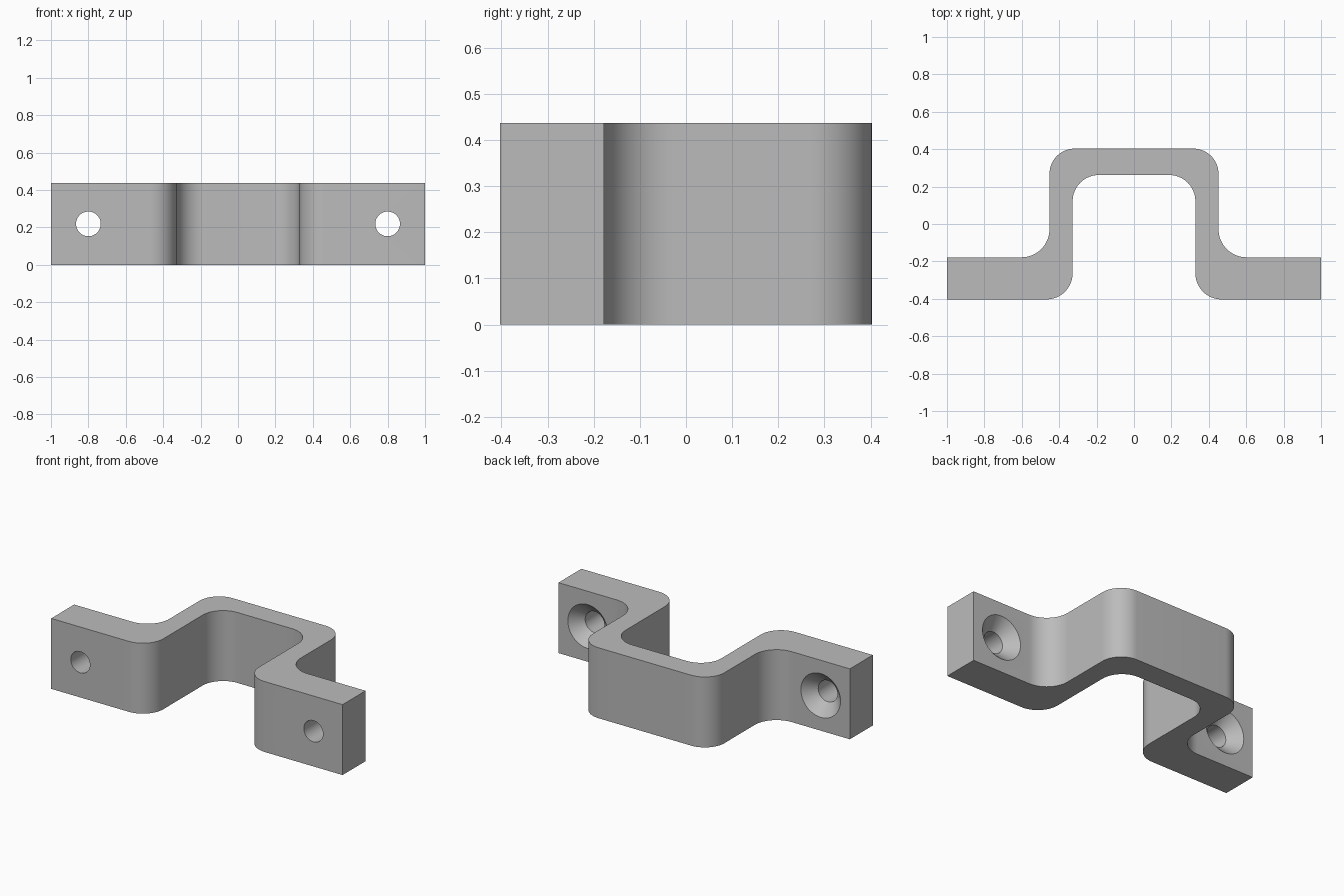
import bpy
import bmesh
from math import cos, sin, pi, radians
from mathutils import Vector

cube = bpy.data.objects.get("Cube")
if cube:
    bpy.data.objects.remove(cube, do_unlink=True)

HEIGHT = 0.437
FRONT, BACK, FLANGE_BACK = -0.403, 0.403, -0.178
INNER_X, OUTER_X, INNER_Y = 0.328, 0.452, 0.262
HOLE_X, HOLE_R, SINK_R, SINK_DEPTH = 0.8, 0.066, 0.136, 0.07

steel = bpy.data.materials.new("Grey metal")
steel.use_nodes = True
grey = (0.5, 0.5, 0.5, 1)
steel.diffuse_color = grey
steel.node_tree.nodes["Principled BSDF"].inputs["Base Color"].default_value = grey


def make_object(name, bm):
    bmesh.ops.recalc_face_normals(bm, faces=bm.faces)
    mesh = bpy.data.meshes.new(name)
    bm.to_mesh(mesh)
    bm.free()
    mesh.materials.append(steel)
    obj = bpy.data.objects.new(name, mesh)
    bpy.context.collection.objects.link(obj)
    return obj


def fillet(before, corner, after, radius, steps=16):
    """Points of a tangent arc rounding a square corner."""
    c = Vector(corner)
    a = (Vector(before) - c).normalized() * radius
    b = (Vector(after) - c).normalized() * radius
    if radius == 0:
        return [c]
    centre = c + a + b
    return [centre - b * cos(t) - a * sin(t)
            for t in (i * pi / 2 / steps for i in range(steps + 1))]


# Bracket outline: right half corners with fillet radii, then mirrored
half = [(INNER_X, INNER_Y, 0.14), (INNER_X, FRONT, 0.14), (1, FRONT, 0),
        (1, FLANGE_BACK, 0), (OUTER_X, FLANGE_BACK, 0.15), (OUTER_X, BACK, 0.135)]
corners = half + [(-x, y, r) for x, y, r in reversed(half)]
outline = []
for i, (x, y, r) in enumerate(corners):
    before, after = corners[i - 1][:2], corners[(i + 1) % len(corners)][:2]
    outline += fillet(before, (x, y), after, r)

# Extruded bracket body
bm = bmesh.new()
base = bm.faces.new([bm.verts.new((p.x, p.y, 0)) for p in outline])
top = bmesh.ops.extrude_face_region(bm, geom=[base])["geom"]
bmesh.ops.translate(bm, vec=(0, 0, HEIGHT),
                    verts=[v for v in top if isinstance(v, bmesh.types.BMVert)])
bracket = make_object("bracket", bm)

# Screw holes, countersunk from the back of each flange
MARGIN = 0.05
hole_profile = [(FRONT - MARGIN, HOLE_R), (FLANGE_BACK - SINK_DEPTH, HOLE_R),
                (FLANGE_BACK, SINK_R), (FLANGE_BACK + 0.01, SINK_R)]
for side, x in (("left", HOLE_X), ("right", -HOLE_X)):
    bm = bmesh.new()
    rings = [[bm.verts.new((x + r * cos(a), y, HEIGHT / 2 + r * sin(a)))
              for a in (2 * pi * k / 48 for k in range(48))]
             for y, r in hole_profile]
    for r0, r1 in zip(rings, rings[1:]):
        for k in range(48):
            bm.faces.new((r0[k - 1], r0[k], r1[k], r1[k - 1]))
    bm.faces.new(rings[0])
    bm.faces.new(rings[-1])
    cutter = make_object(side + "_hole_cutter", bm)

    bpy.context.view_layer.objects.active = bracket
    cut = bracket.modifiers.new(side + " screw hole", "BOOLEAN")
    cut.operation = "DIFFERENCE"
    cut.solver = "EXACT"
    cut.object = cutter
    bpy.ops.object.modifier_apply(modifier=cut.name)
    bpy.data.objects.remove(cutter, do_unlink=True)

# Smooth bends and holes, crisp edges
bpy.ops.object.select_all(action="DESELECT")
bracket.select_set(True)
bpy.context.view_layer.objects.active = bracket
bpy.ops.object.shade_smooth_by_angle(angle=radians(30))
